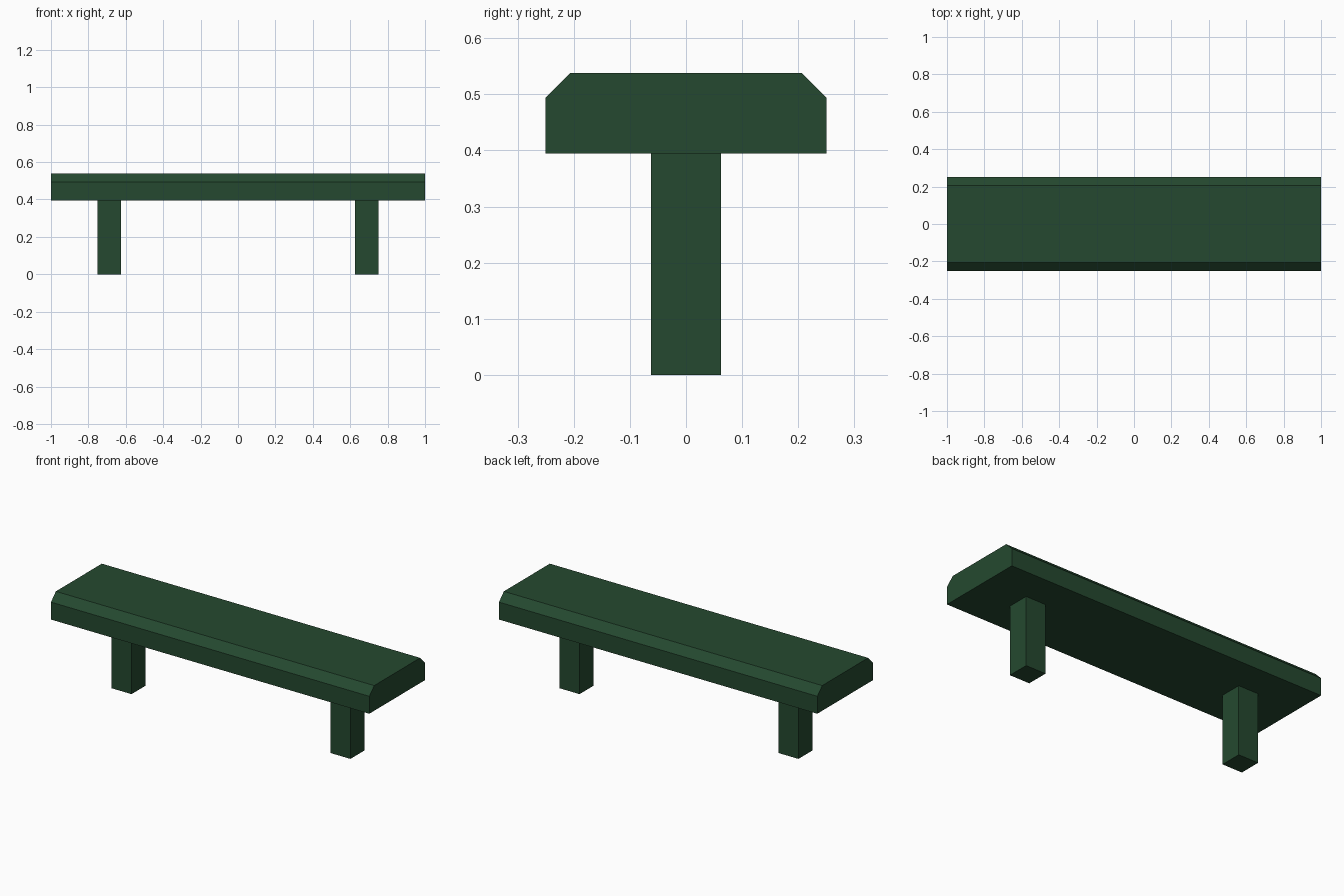
import bpy
import bmesh

if "Cube" in bpy.data.objects:
    bpy.data.objects.remove(bpy.data.objects["Cube"])

green = bpy.data.materials.new("dark green")
green.diffuse_color = (0.018, 0.066, 0.029, 1)
green.use_nodes = True
green.node_tree.nodes["Principled BSDF"].inputs["Base Color"].default_value = green.diffuse_color


def extrude_profile(name, profile, vector):
    """Closed prism made by sweeping a flat outline along a vector."""
    bm = bmesh.new()
    face = bm.faces.new([bm.verts.new(p) for p in profile])
    ext = bmesh.ops.extrude_face_region(bm, geom=[face], use_keep_orig=True)
    moved = [v for v in ext["geom"] if isinstance(v, bmesh.types.BMVert)]
    bmesh.ops.translate(bm, verts=moved, vec=vector)
    bmesh.ops.recalc_face_normals(bm, faces=bm.faces)
    mesh = bpy.data.meshes.new(name)
    bm.to_mesh(mesh)
    bm.free()
    mesh.materials.append(green)
    obj = bpy.data.objects.new(name, mesh)
    bpy.context.collection.objects.link(obj)
    return obj


SEAT_BOTTOM, SEAT_TOP = 0.395, 0.538
HALF_DEPTH, CHAMFER = 0.25, 0.044
LEG = 0.0625  # half the leg width

# Seat slab with chamfered long top edges
half = [(HALF_DEPTH, SEAT_BOTTOM), (HALF_DEPTH, SEAT_TOP - CHAMFER),
        (HALF_DEPTH - CHAMFER, SEAT_TOP)]
outline = half + [(-y, z) for y, z in reversed(half)]
extrude_profile("seat", [(-1, y, z) for y, z in outline], (2, 0, 0))

# Two square posts
for name, x in (("left_leg", -0.6875), ("right_leg", 0.6875)):
    square = [(x - LEG, -LEG, 0), (x + LEG, -LEG, 0),
              (x + LEG, LEG, 0), (x - LEG, LEG, 0)]
    extrude_profile(name, square, (0, 0, SEAT_BOTTOM))
